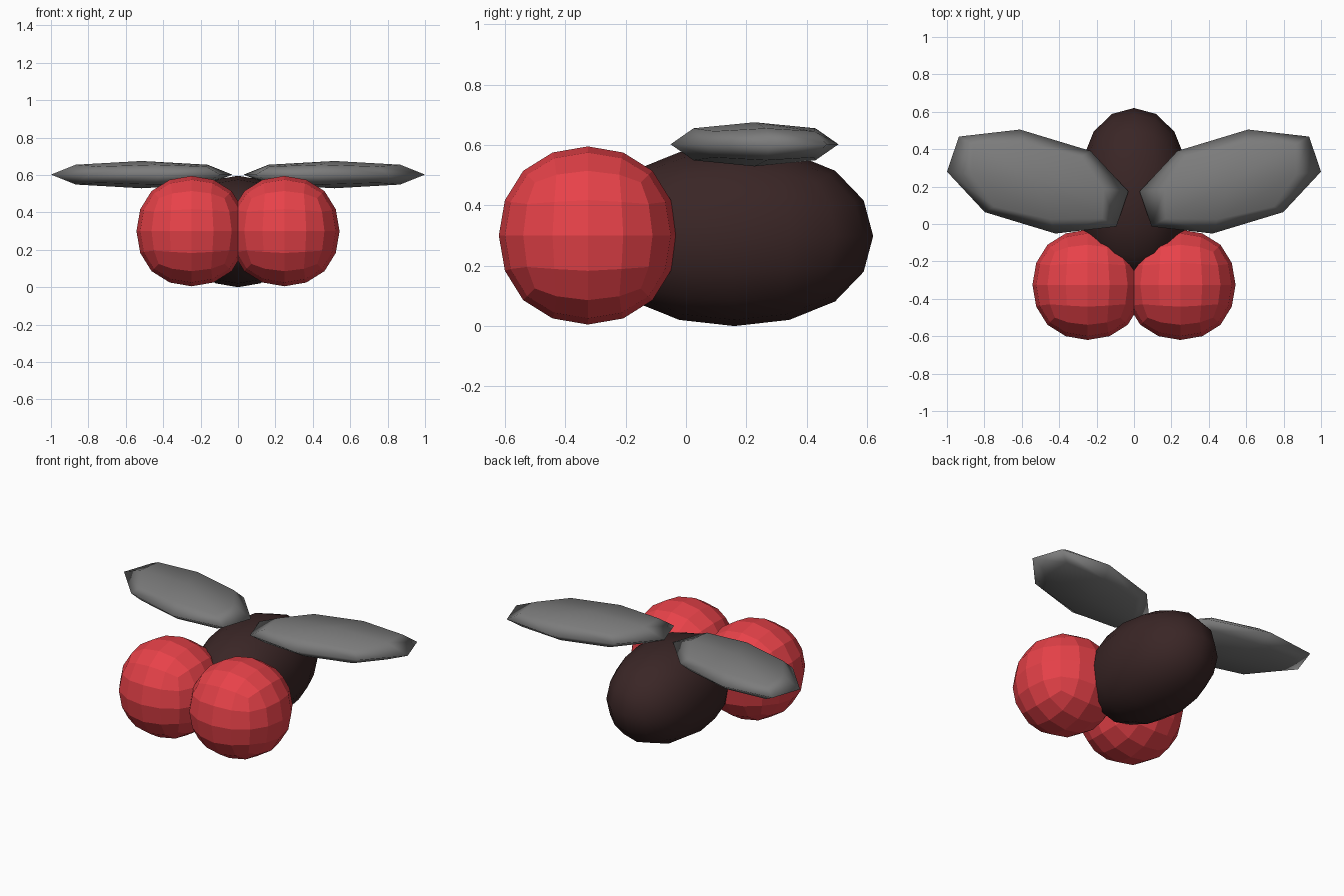
import bpy
import bmesh
from mathutils import Matrix, Vector

cube = bpy.data.objects.get("Cube")
if cube:
    bpy.data.objects.remove(cube, do_unlink=True)


def material(name, rgb):
    mat = bpy.data.materials.new(name)
    mat.use_nodes = True
    mat.diffuse_color = (*rgb, 1)
    mat.node_tree.nodes["Principled BSDF"].inputs["Base Color"].default_value = (*rgb, 1)
    return mat


RED = material("eye red", (0.80, 0.054, 0.066))
BROWN = material("body dark brown", (0.042, 0.019, 0.019))
GREY = material("wing grey", (0.20, 0.20, 0.20))

# A subdivided cube shrinks to this share of its half size at face centres
SHRINK = 0.8395


def rounded_cube(name, centre, axes, levels, mat, smooth):
    """Subdivided cube whose face centres lie at centre +/- each axis vector."""
    bm = bmesh.new()
    bmesh.ops.create_cube(bm, size=2)
    basis = Matrix(axes).transposed()
    for v in bm.verts:
        v.co = basis @ v.co / SHRINK
    bmesh.ops.recalc_face_normals(bm, faces=bm.faces)
    for f in bm.faces:
        f.smooth = smooth
    mesh = bpy.data.meshes.new(name)
    bm.to_mesh(mesh)
    bm.free()
    mesh.materials.append(mat)
    obj = bpy.data.objects.new(name, mesh)
    obj.location = Vector(centre)
    bpy.context.collection.objects.link(obj)
    sub = obj.modifiers.new("Subdivision", 'SUBSURF')
    sub.levels = sub.render_levels = levels
    return obj


# Body: long smooth egg
rounded_cube("body", (0, 0.16, 0.298),
             ((0.297, 0, 0), (0, 0.46, 0), (0, 0, 0.298)), 2, BROWN, True)

for side, s in (("left", 1), ("right", -1)):
    # Eyes: large faceted balls
    rounded_cube(side + "_eye", (s * 0.248, -0.325, 0.30),
                 ((0.295, 0, 0), (0, 0.295, 0), (0, 0, 0.295)), 2, RED, False)
    # Wings: flat, skewed lozenges swept backwards
    rounded_cube(side + "_wing", (s * 0.515, 0.227, 0.602),
                 ((s * 0.485, 0.053, 0), (s * 0.095, 0.278, 0), (0, 0, 0.073)),
                 1, GREY, True)
